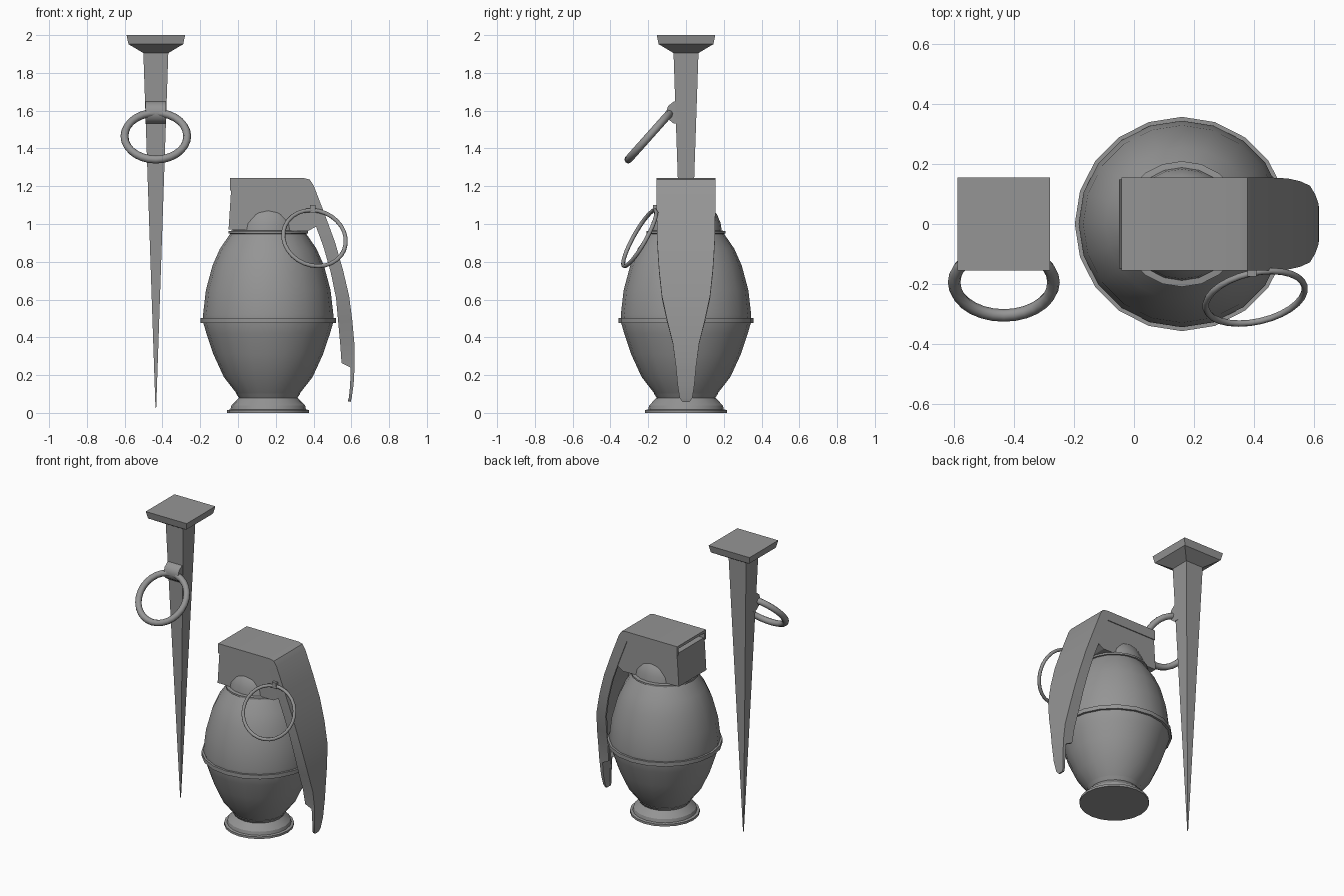
import bpy, bmesh, math
from mathutils import Vector, Matrix

if "Cube" in bpy.data.objects:
    bpy.data.objects.remove(bpy.data.objects["Cube"], do_unlink=True)

grey = bpy.data.materials.new("plain grey")
grey.use_nodes = True
grey.diffuse_color = (0.3, 0.3, 0.3, 1)
grey.node_tree.nodes["Principled BSDF"].inputs["Base Color"].default_value = (0.3, 0.3, 0.3, 1)


def finish(name, bm, angle=30):
    """Turn a bmesh into a named, shaded object."""
    bmesh.ops.recalc_face_normals(bm, faces=bm.faces)
    mesh = bpy.data.meshes.new(name)
    bm.to_mesh(mesh)
    bm.free()
    mesh.materials.append(grey)
    ob = bpy.data.objects.new(name, mesh)
    bpy.context.collection.objects.link(ob)
    bpy.ops.object.select_all(action='DESELECT')
    ob.select_set(True)
    bpy.context.view_layer.objects.active = ob
    bpy.ops.object.shade_smooth_by_angle(angle=math.radians(angle))
    return ob


def loft(name, loops, closed=False, angle=30):
    """Skin equal-length loops of points; cap both ends unless closed."""
    bm = bmesh.new()
    rows = [[bm.verts.new(p) for p in loop] for loop in loops]
    n = len(rows[0])
    pairs = list(zip(rows, rows[1:]))
    if closed:
        pairs.append((rows[-1], rows[0]))
    for a, b in pairs:
        for i in range(n):
            j = (i + 1) % n
            bm.faces.new((a[i], a[j], b[j], b[i]))
    if not closed:
        bm.faces.new(rows[0])
        bm.faces.new(rows[-1])
    return finish(name, bm, angle)


def lathe(name, profile, x, sides, turn=0.0, angle=30):
    """Revolve (radius, z) pairs around a vertical axis at x."""
    angles = [turn + math.tau * i / sides for i in range(sides)]
    loops = [[(x + r * math.cos(a), r * math.sin(a), z) for a in angles] for r, z in profile]
    return loft(name, loops, angle=angle)


def ring(name, centre, across, down, radius, tube, sides=28, tube_sides=8):
    """Torus lying in the plane of the two given directions."""
    c, u = Vector(centre), Vector(across).normalized()
    v = Vector(down)
    v = (v - u * v.dot(u)).normalized()
    n = u.cross(v)
    loops = []
    for i in range(sides):
        a = math.tau * i / sides
        out = u * math.cos(a) + v * math.sin(a)
        angles = [math.tau * k / tube_sides for k in range(tube_sides)]
        loops.append([c + out * (radius + tube * math.cos(t)) + n * tube * math.sin(t) for t in angles])
    return loft(name, loops, closed=True, angle=60)


BODY_X, STAKE_X = 0.16, -0.435

# Egg-shaped body with a raised seam
lathe("body", [(0.165, 0.1), (0.235, 0.19), (0.29, 0.31), (0.327, 0.42), (0.343, 0.475),
               (0.345, 0.52), (0.33, 0.65), (0.295, 0.78), (0.255, 0.87), (0.2, 0.95)],
      BODY_X, 20, math.pi / 2)
lathe("seam_band", [(0.33, 0.475), (0.358, 0.475), (0.358, 0.502), (0.33, 0.502)],
      BODY_X, 20, math.pi / 2)

# Stepped foot
lathe("foot", [(0.217, 0), (0.217, 0.015), (0.2, 0.018), (0.195, 0.04), (0.165, 0.07),
               (0.155, 0.08), (0.17, 0.102), (0.15, 0.11)], BODY_X, 20, math.pi / 2)

# Collar and dome under the head
lathe("collar", [(0.19, 0.945), (0.21, 0.95), (0.21, 0.962), (0.185, 0.966)],
      BODY_X, 20, math.pi / 2)
dome = [(0.19 * math.cos(a), 0.955 + 0.19 * math.sin(a))
        for a in [math.radians(15 * i) for i in range(6)]]
lathe("dome", dome, BODY_X, 20, math.pi / 2)

# Head block
side = [(-0.036, 1.19), (-0.05, 0.97), (0.37, 0.962), (0.42, 0.99), (0.36, 1.19)]
loft("head_block", [[(x, y, z) for x, z in side] for y in (-0.149, 0.149)])

# Lever: channel section swept from the head plate down past the body
# (x, z, half width, flange depth)
path = [(-0.042, 1.243, 0.155, 0.066), (0.35, 1.243, 0.155, 0.066), (0.38, 1.235, 0.155, 0.066),
        (0.4, 1.205, 0.155, 0.066), (0.46, 1.05, 0.155, 0.066), (0.515, 0.9, 0.152, 0.066),
        (0.555, 0.76, 0.143, 0.066), (0.588, 0.62, 0.128, 0.07), (0.605, 0.49, 0.1, 0.075),
        (0.616, 0.37, 0.07, 0.075), (0.618, 0.265, 0.056, 0.07), (0.617, 0.24, 0.053, 0.022),
        (0.612, 0.15, 0.045, 0.018), (0.602, 0.08, 0.034, 0.015), (0.596, 0.058, 0.018, 0.015)]
loops = []
for i, (x, z, w, d) in enumerate(path):
    a, b = path[max(i - 1, 0)], path[min(i + 1, len(path) - 1)]
    along = Vector((b[0] - a[0], 0, b[1] - a[1])).normalized()
    inward = Vector((along.z, 0, -along.x))
    t = min(0.018, d - 0.002)
    section = [(-w, 0), (w, 0), (w, d), (w - 0.014, d), (w - 0.014, t),
               (0.014 - w, t), (0.014 - w, d), (-w, d)]
    loops.append([Vector((x, y, z)) + inward * s for y, s in section])
loft("lever", loops)

# Pull ring and the little pin that holds it
ring("pull_ring", (0.405, -0.245, 0.925), (0.97, 0.22, 0), (0, -0.49, -0.87), 0.169, 0.011)
bm = bmesh.new()
bmesh.ops.create_cube(bm, size=1, matrix=Matrix.Translation((0.395, -0.155, 1.08))
                      @ Matrix.Diagonal((0.03, 0.04, 0.04, 1)))
finish("pin", bm)

# Square stake: tapered spike with a flared head
root2 = math.sqrt(2)
stake = [(0.002, 0.025), (0.066, 1.905), (0.145, 1.952), (0.155, 2.0)]
lathe("stake", [(w * root2, z) for w, z in stake], STAKE_X, 4, math.pi / 4, angle=10)

# Stake ring and its rounded holder
ring("stake_ring", (STAKE_X, -0.195, 1.465), (1, 0, 0), (0, -0.666, -0.746), 0.166, 0.021)
tab = [(-0.03, 1.65), (-0.065, 1.648), (-0.095, 1.625), (-0.106, 1.59),
       (-0.095, 1.555), (-0.065, 1.532), (-0.03, 1.53)]
loft("ring_holder", [[(STAKE_X + s, y, z) for y, z in tab] for s in (-0.054, 0.054)], angle=45)
